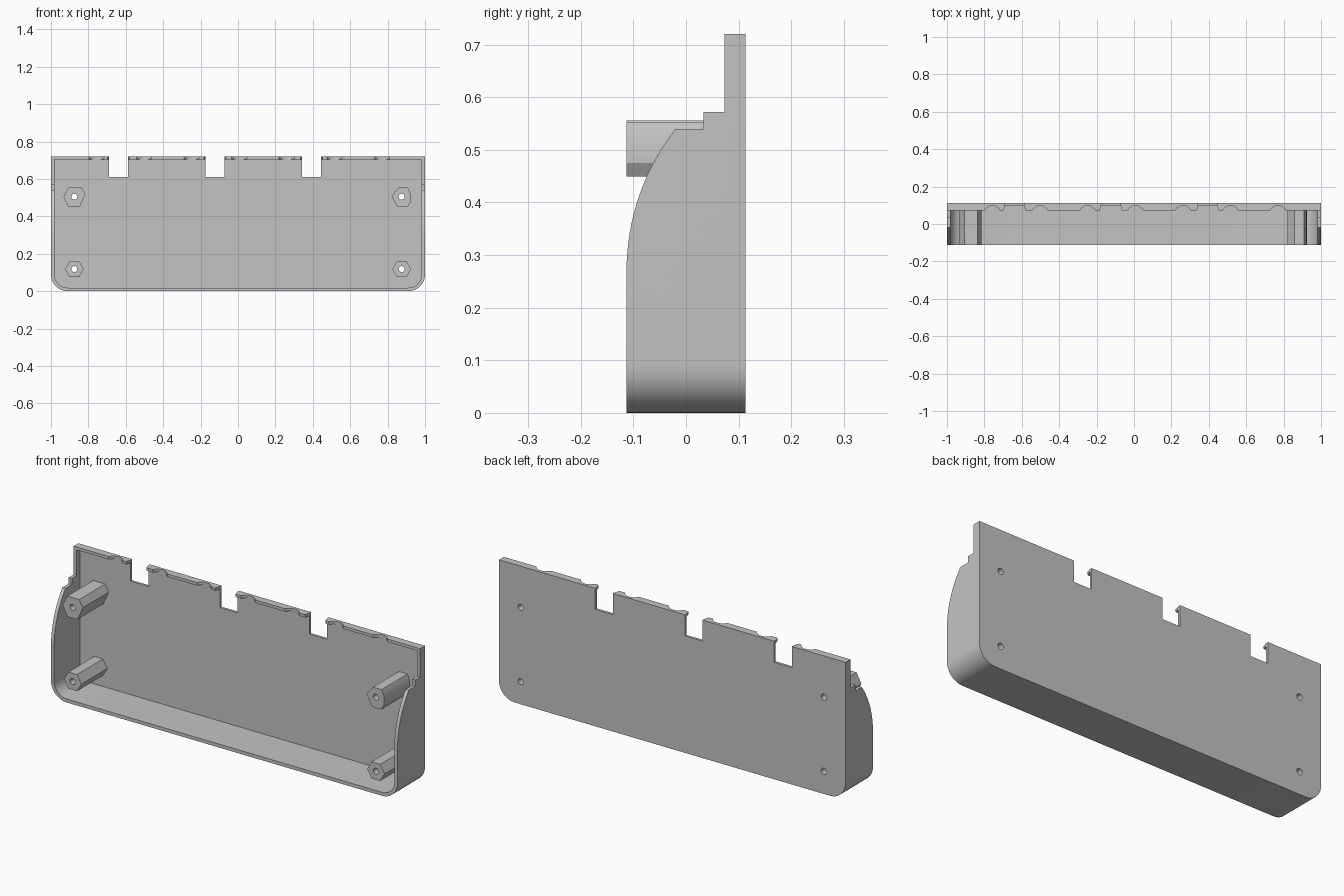
import bpy, bmesh, math
from mathutils import Vector

cube = bpy.data.objects.get("Cube")
if cube:
    bpy.data.objects.remove(cube, do_unlink=True)

grey = bpy.data.materials.new("plain grey")
grey.use_nodes = True
colour = (0.55, 0.55, 0.55, 1)
grey.diffuse_color = colour
grey.node_tree.nodes["Principled BSDF"].inputs["Base Color"].default_value = colour

FRONT, BACK, TOP = -0.113, 0.113, 0.72
WALL, FLOOR = 0.018, 0.1


def add_prism(bm, outline, axis, start, end):
    """Extrude a 2D outline along x, y or z."""
    def place(p, t):
        return {"x": (t, p[0], p[1]), "y": (p[0], t, p[1]), "z": (p[0], p[1], t)}[axis]
    a = [bm.verts.new(place(p, start)) for p in outline]
    b = [bm.verts.new(place(p, end)) for p in outline]
    faces = [bm.faces.new(a), bm.faces.new(b)]
    for i in range(len(a)):
        j = (i + 1) % len(a)
        faces.append(bm.faces.new((a[i], a[j], b[j], b[i])))
    bmesh.ops.recalc_face_normals(bm, faces=faces)


def make(name, prisms):
    bm = bmesh.new()
    for prism in prisms:
        add_prism(bm, *prism)
    mesh = bpy.data.meshes.new(name)
    bm.to_mesh(mesh)
    bm.free()
    mesh.materials.append(grey)
    obj = bpy.data.objects.new(name, mesh)
    bpy.context.collection.objects.link(obj)
    return obj


def boolean(obj, prisms, operation="DIFFERENCE"):
    cutter = make("cutter", prisms)
    cutter.hide_render = True
    mod = obj.modifiers.new("cut", "BOOLEAN")
    mod.object, mod.operation, mod.solver = cutter, operation, "EXACT"
    bpy.context.view_layer.objects.active = obj
    bpy.ops.object.modifier_apply(modifier=mod.name)
    bpy.data.objects.remove(cutter, do_unlink=True)


def arc(cx, cy, r, start, end, steps):
    angles = [math.radians(start + (end - start) * i / steps) for i in range(steps + 1)]
    return [(cx + r * math.cos(a), cy + r * math.sin(a)) for a in angles]


def circle(cx, cy, r, sides):
    return arc(cx, cy, r, 0, 360, sides)[:-1]


def tray_outline(half, bottom, top, r):
    """Rectangle with rounded bottom corners."""
    return ([(-half, top)] + arc(-half + r, bottom + r, r, 180, 270, 12)
            + arc(half - r, bottom + r, r, 270, 360, 12) + [(half, top)])


# Tray: rounded block, trimmed to the curved and stepped side profile
tray = make("tray", [(tray_outline(1, 0, TOP, 0.09), "y", FRONT, BACK)])
R = 0.438
curve = arc(FRONT + R, 0.27, R, 180, 142, 16)
side = ([(0.2, -0.1), (FRONT - 0.05, -0.1), (FRONT - 0.05, 0.2), (FRONT, 0.27)] + curve[1:]
        + [(-0.02, 0.54), (0.033, 0.54), (0.033, 0.572), (0.073, 0.572),
           (0.073, 0.8), (0.2, 0.8)])
boolean(tray, [(side, "x", -1.1, 1.1)], "INTERSECT")

# Hollow inside, leaving the walls, back plate and top lip
boolean(tray, [(tray_outline(1 - WALL, WALL, TOP - 0.015, 0.072), "y", -0.3, FLOOR)])

# Three notches in the top edge, flared through the lip
notches = []
for x in (-0.639, -0.124, 0.394):
    w = 0.051
    outline = [(x - w, 0.2), (x - w, FLOOR), (x - w - 0.018, 0.04),
               (x + w + 0.018, 0.04), (x + w, FLOOR), (x + w, 0.2)]
    notches.append((outline, "z", 0.61, 0.8))
boolean(tray, notches)

# Seven scallops along the lip
boolean(tray, [(circle(-0.757 + 0.2545 * i, 0.052, 0.046, 32), "z", 0.65, 0.8)
               for i in range(7)])

# Screw holes through the back plate
spots = [(sx * 0.875, z) for sx in (-1, 1) for z in (0.118, 0.505)]


def hole(x, z):
    return [(circle(x, z, 0.016, 20), "y", -0.3, 0.3)]


for spot in spots:
    boolean(tray, hole(*spot))

# Screw posts: hexagonal below, irregular above
upper_left = [(0.821, 0.508), (0.858, 0.553), (0.908, 0.553), (0.921, 0.525),
              (0.921, 0.475), (0.906, 0.449), (0.853, 0.449)]
upper_right = [(-0.933, 0.503), (-0.906, 0.556), (-0.837, 0.556),
               (-0.816, 0.519), (-0.848, 0.449), (-0.906, 0.449)]
parts = [tray]
for x, z in spots:
    label = "left" if x > 0 else "right"
    if z < 0.3:
        name, outline = "lower_post_" + label, circle(x, z, 0.05, 6)
    else:
        name, outline = "upper_post_" + label, upper_left if x > 0 else upper_right
    post = make(name, [(outline, "y", FRONT, FLOOR + 0.003)])
    boolean(post, hole(x, z))
    parts.append(post)

# Smooth the rounded corners, keep hard edges sharp
bpy.ops.object.select_all(action="DESELECT")
for obj in parts:
    obj.select_set(True)
bpy.context.view_layer.objects.active = tray
bpy.ops.object.shade_smooth_by_angle(angle=math.radians(25))
